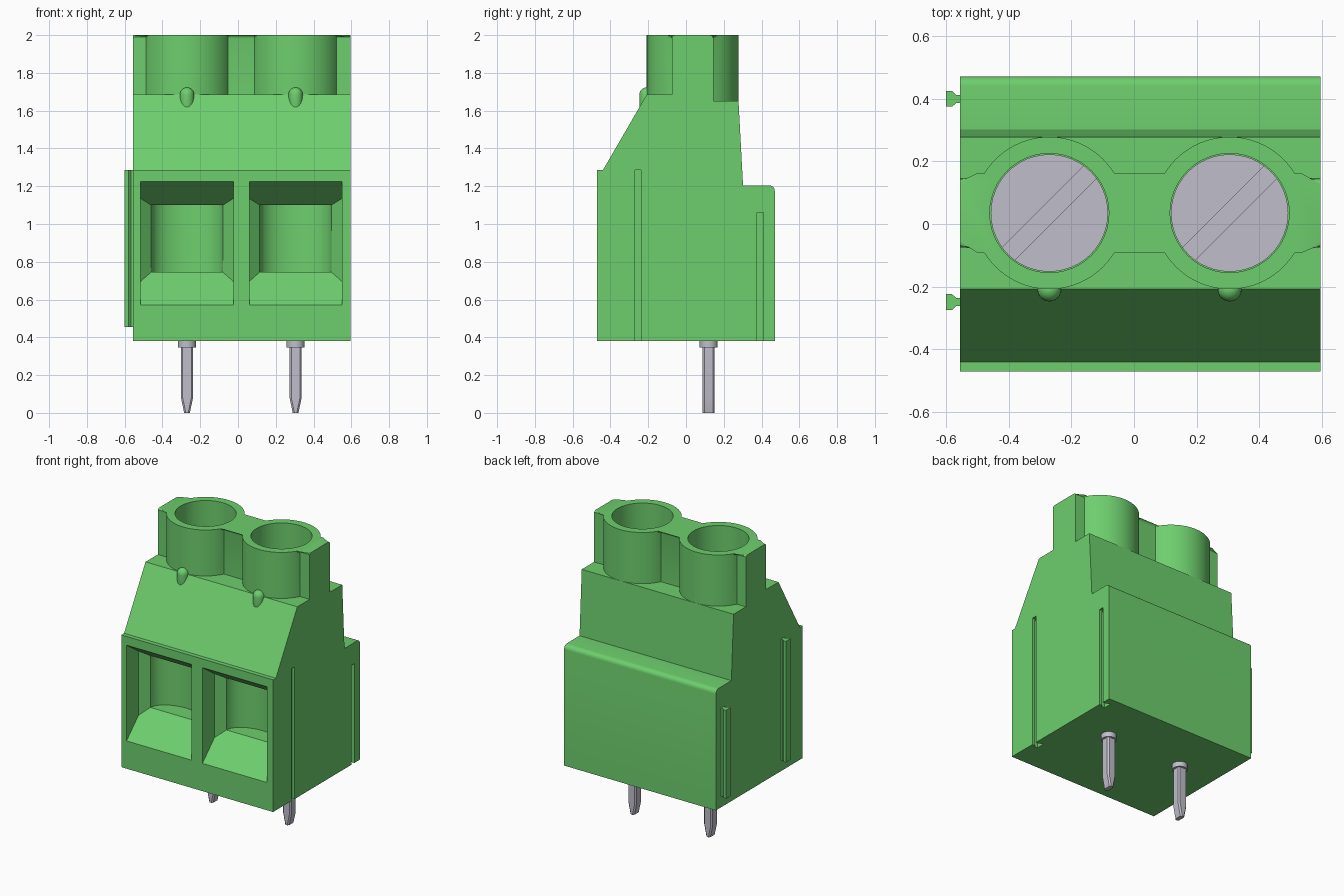
import bpy, bmesh, math
from mathutils import Vector

if "Cube" in bpy.data.objects:
    bpy.data.objects.remove(bpy.data.objects["Cube"], do_unlink=True)


def material(name, rgb):
    m = bpy.data.materials.new(name)
    m.diffuse_color = (*rgb, 1)
    m.use_nodes = True
    m.node_tree.nodes["Principled BSDF"].inputs["Base Color"].default_value = (*rgb, 1)
    return m


GREEN = material("green plastic", (0.155, 0.62, 0.155))
METAL = material("pale metal", (0.53, 0.52, 0.60))


def finish(name, bm, mat):
    bmesh.ops.recalc_face_normals(bm, faces=bm.faces)
    me = bpy.data.meshes.new(name)
    bm.to_mesh(me)
    bm.free()
    me.materials.append(mat)
    ob = bpy.data.objects.new(name, me)
    bpy.context.collection.objects.link(ob)
    return ob


def prism_bm(pts, axis, a, b):
    """Extrude a 2D outline along an axis from a to b."""
    place = {"x": lambda u, v, t: (t, u, v),
             "y": lambda u, v, t: (u, t, v),
             "z": lambda u, v, t: (u, v, t)}[axis]
    bm = bmesh.new()
    lo = [bm.verts.new(place(u, v, a)) for u, v in pts]
    hi = [bm.verts.new(place(u, v, b)) for u, v in pts]
    n = len(pts)
    bm.faces.new(lo)
    bm.faces.new(hi)
    for i in range(n):
        j = (i + 1) % n
        bm.faces.new((lo[i], lo[j], hi[j], hi[i]))
    return bm


def prism(name, pts, axis, a, b, mat=GREEN):
    return finish(name, prism_bm(pts, axis, a, b), mat)


def arc(cx, cy, r, start, end, n):
    return [(cx + r * math.cos(math.radians(start + (end - start) * i / n)),
             cy + r * math.sin(math.radians(start + (end - start) * i / n))) for i in range(n + 1)]


def select_only(ob):
    bpy.ops.object.select_all(action="DESELECT")
    ob.select_set(True)
    bpy.context.view_layer.objects.active = ob


def cut(ob, cutter):
    """Subtract the cutter, then discard it."""
    cutter.hide_render = True
    mod = ob.modifiers.new("cut", "BOOLEAN")
    mod.operation = "DIFFERENCE"
    mod.solver = "EXACT"
    mod.object = cutter
    select_only(ob)
    bpy.ops.object.modifier_apply(modifier=mod.name)
    bpy.data.objects.remove(cutter, do_unlink=True)


X0, X1 = -0.555, 0.595        # housing sides
POLES = (-0.27, 0.305)        # centres of the two terminals
YC, R_OUT, R_IN = 0.035, 0.243, 0.19
FRONT, SEAT = -0.47, 1.5

# Housing: side profile extruded across the width
side = [(FRONT, 0.38), (FRONT, 1.285), (-0.44, 1.285), (-0.208, 1.685), (0.0, 1.685), (0.0, 1.65),
        (0.278, 1.65), (0.302, 1.205)] + arc(0.44, 1.175, 0.03, 90, 0, 5) + [(0.47, 0.38)]
housing = prism("housing", side, "x", X0, X1)

# Crown: cross wall with two round towers, rounded along the top rim
half = 0.11
a = math.degrees(math.asin(half / R_OUT))
outline = [(X0, YC - half)]
for cx in POLES:
    outline += arc(cx, YC, R_OUT, 180 + a, 360 - a, 28)
outline += [(X1, YC - half), (X1, YC + half)]
for cx in reversed(POLES):
    outline += arc(cx, YC, R_OUT, a, 180 - a, 28)
outline += [(X0, YC + half)]
bm = prism_bm(outline, "z", 1.64, 2.0)
rim = [e for e in bm.edges if all(v.co.z > 1.99 for v in e.verts)
       and abs(e.verts[0].co.x - e.verts[1].co.x) > 1e-5]
bmesh.ops.bevel(bm, geom=rim, offset=0.018, segments=3, profile=0.5, affect="EDGES")
crown = finish("screw_towers", bm, GREEN)


def funnel(cx):
    """Wire entry mouth with sloping floor and ceiling."""
    plan = [(cx + u, FRONT + v) for u, v in
            ((-0.245, -0.05), (0.245, -0.05), (0.245, 0.13), (0.19, 0.18), (-0.19, 0.18), (-0.245, 0.13))]
    bm = prism_bm(plan, "z", 0.4, 1.4)
    for z, rise, up in ((0.57, 0.175, 1), (1.225, -0.125, -1)):
        normal = Vector((0, -rise, 0.18)) * -up
        res = bmesh.ops.bisect_plane(bm, geom=bm.verts[:] + bm.edges[:] + bm.faces[:], dist=1e-6,
                                     plane_co=(cx, FRONT, z), plane_no=normal, clear_outer=True)
        edges = [g for g in res["geom_cut"] if isinstance(g, bmesh.types.BMEdge)]
        bmesh.ops.contextual_create(bm, geom=edges)
    return finish("mouth_cutter", bm, GREEN)


for cx in POLES:
    # Wire entry mouth and the rounded chamber behind it
    cut(housing, funnel(cx))
    back = [(cx - 0.19, FRONT + 0.15), (cx + 0.19, FRONT + 0.15)]
    back += [(cx + 0.19 * math.cos(math.radians(t)), FRONT + 0.18 + 0.12 * math.sin(math.radians(t)))
             for t in range(0, 181, 15)]
    cut(housing, prism("chamber_cutter", back, "z", 0.745, 1.10))
    # Screw shaft
    circle = arc(cx, YC, R_IN, 0, 360, 48)[:-1]
    for ob in (housing, crown):
        cut(ob, prism("shaft_cutter", circle, "z", SEAT, 2.1))

# Dovetail slots on one side, matching ribs on the other
for name, y, top in (("front", -0.255, 1.285), ("rear", 0.393, 1.06)):
    slot = [(X1 + 0.02, y - 0.016), (X1 - 0.02, y - 0.016), (X1 - 0.03, y - 0.028), (X1 - 0.05, y - 0.028),
            (X1 - 0.05, y + 0.028), (X1 - 0.03, y + 0.028), (X1 - 0.02, y + 0.016), (X1 + 0.02, y + 0.016)]
    cut(housing, prism("slot_cutter", slot, "z", 0.3, top))
    yr = y + 0.006
    rib = [(-0.6, yr - 0.025), (-0.58, yr - 0.025), (-0.567, yr - 0.013), (-0.545, yr - 0.013),
           (-0.545, yr + 0.013), (-0.567, yr + 0.013), (-0.58, yr + 0.025), (-0.6, yr + 0.025)]
    prism(name + "_rib", rib, "z", 0.455, top)

for side_name, cx in zip(("right", "left"), POLES):
    # Screw head with a diagonal slot
    screw = prism(side_name + "_screw", arc(cx, YC, R_IN - 0.003, 0, 360, 48)[:-1],
                  "z", SEAT - 0.02, SEAT + 0.1, METAL)
    d, w = Vector((0.2, 0.2)), Vector((-0.02, 0.02))
    c = Vector((cx, YC))
    cut(screw, prism("driver_cutter", [tuple(p) for p in (c - d - w, c + d - w, c + d + w, c - d + w)],
                     "z", SEAT + 0.05, SEAT + 0.2, METAL))

    # Round-topped nub at the foot of each tower
    bm = bmesh.new()
    bmesh.ops.create_uvsphere(bm, u_segments=24, v_segments=12, radius=0.038)
    for v in bm.verts:
        v.co.z -= 0.1 if v.co.z < -1e-4 else 0
        v.co += Vector((cx, -0.209, 1.685))
    finish(side_name + "_nub", bm, GREEN)

    # Solder pin with tapered tip, and its collar
    shape = [(cx - 0.015, 0), (cx + 0.015, 0), (cx + 0.032, 0.08), (cx + 0.032, 0.4),
             (cx - 0.032, 0.4), (cx - 0.032, 0.08)]
    bm = prism_bm(shape, "y", 0.088, 0.152)
    corners = [e for e in bm.edges if abs(e.verts[0].co.z - e.verts[1].co.z) > 0.05]
    bmesh.ops.bevel(bm, geom=corners, offset=0.009, segments=1, affect="EDGES")
    finish(side_name + "_pin", bm, METAL)
    prism(side_name + "_pin_collar", arc(cx, 0.12, 0.048, 0, 360, 24)[:-1], "z", 0.345, 0.4, METAL)

# Smooth the rounded surfaces, keep hard edges crisp
for ob in bpy.context.collection.objects:
    if ob.type == "MESH":
        select_only(ob)
        bpy.ops.object.shade_smooth_by_angle(angle=math.radians(30))
